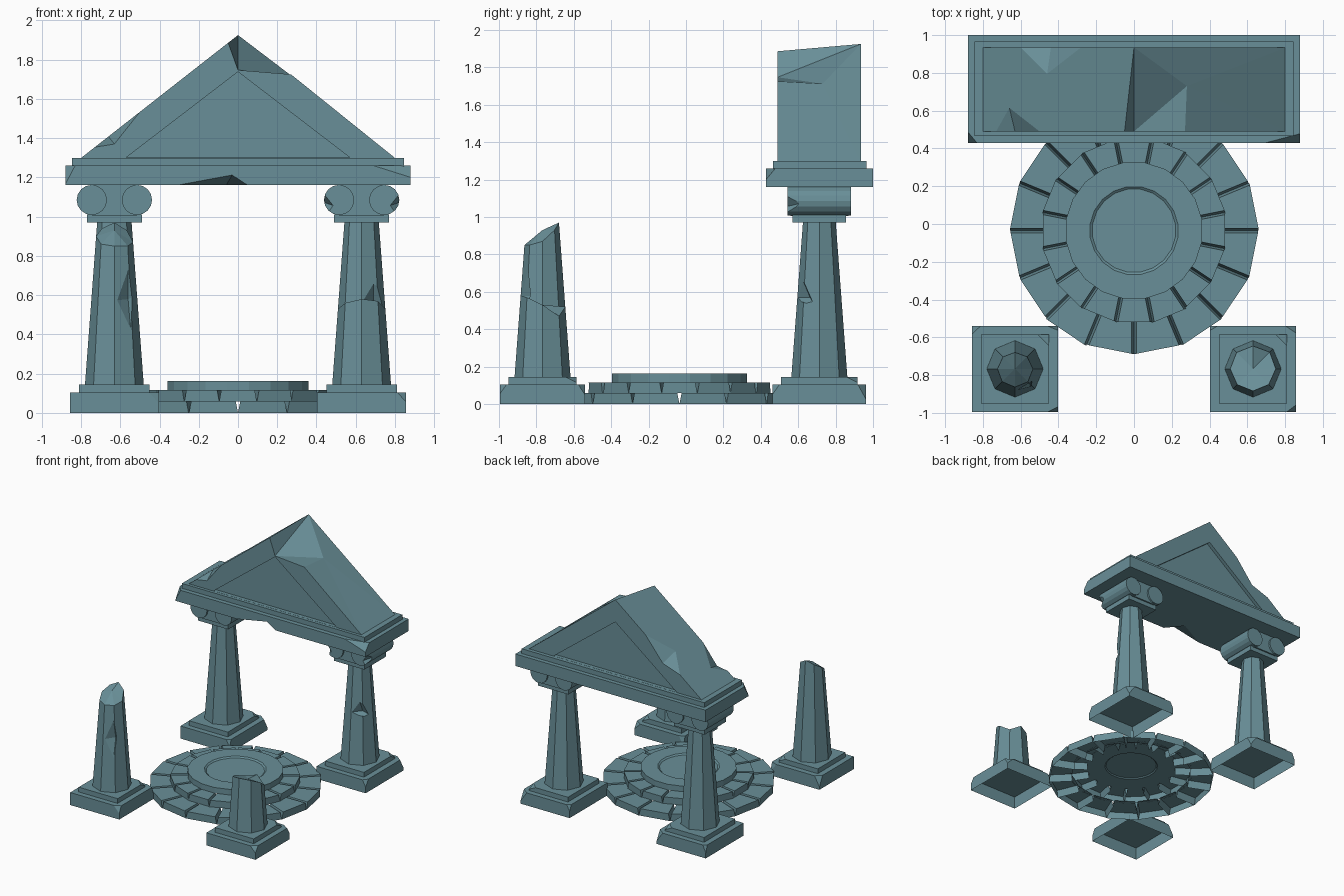
import bpy, bmesh, math, random
from mathutils import Vector

if "Cube" in bpy.data.objects:
    bpy.data.objects.remove(bpy.data.objects["Cube"])

random.seed(4)
stone = bpy.data.materials.new("grey teal stone")
stone.diffuse_color = (0.141, 0.275, 0.314, 1)
stone.use_nodes = True
stone.node_tree.nodes["Principled BSDF"].inputs["Base Color"].default_value = stone.diffuse_color


def finish(name, bm):
    bmesh.ops.recalc_face_normals(bm, faces=bm.faces[:])
    me = bpy.data.meshes.new(name)
    bm.to_mesh(me)
    bm.free()
    me.materials.append(stone)
    ob = bpy.data.objects.new(name, me)
    bpy.context.collection.objects.link(ob)
    return ob


def cut_corner(bm, c, s, lengths):
    """Slice off one box corner; lengths run along x, y, z from it."""
    c = Vector(c)
    p = [c + Vector([-s[i] * lengths[i] if i == k else 0 for i in range(3)]) for k in range(3)]
    n = (p[1] - p[0]).cross(p[2] - p[0]).normalized()
    if n.dot(c - p[0]) < 0:
        n = -n
    bmesh.ops.bisect_plane(bm, geom=bm.verts[:] + bm.edges[:] + bm.faces[:], dist=1e-5,
                           plane_co=p[0], plane_no=n, clear_outer=True)
    bmesh.ops.holes_fill(bm, edges=[e for e in bm.edges if e.is_boundary], sides=0)


def box(name, x, y, z, chips=(), hollow=False):
    """Box from ranges; chips are (signs, lengths); hollow leaves the underside open."""
    bm = bmesh.new()
    bmesh.ops.create_cube(bm, size=1)
    for v in bm.verts:
        v.co = [r[0] if c < 0 else r[1] for r, c in zip((x, y, z), v.co)]
    for s, lengths in chips:
        cut_corner(bm, [r[0] if k < 0 else r[1] for r, k in zip((x, y, z), s)], s, lengths)
    if hollow:
        bmesh.ops.recalc_face_normals(bm, faces=bm.faces[:])
        bmesh.ops.delete(bm, geom=[f for f in bm.faces if f.normal.z < -.99], context='FACES')
    return finish(name, bm)


def notch(ob, pts):
    """Subtract the convex hull of a few points."""
    bm = bmesh.new()
    for p in pts:
        bm.verts.new(p)
    bmesh.ops.convex_hull(bm, input=bm.verts[:])
    cutter = finish("cutter", bm)
    cutter.hide_render = True
    m = ob.modifiers.new("notch", 'BOOLEAN')
    m.operation, m.solver, m.object = 'DIFFERENCE', 'EXACT', cutter
    bpy.context.view_layer.objects.active = ob
    bpy.ops.object.modifier_apply(modifier=m.name)
    bpy.data.objects.remove(cutter)


def shaft(name, cx, cy, top, mid):
    """Tapering octagon with eight top heights and a middle top point."""
    bm = bmesh.new()
    lo, hi = [], []
    for k in range(8):
        a = k * math.pi / 4
        for z, ring in ((0.14, lo), (top[k], hi)):
            r = 0.15 - 0.075 * (z - 0.14)
            ring.append(bm.verts.new((cx + r * math.cos(a), cy + r * math.sin(a), z)))
    m = bm.verts.new((cx, cy, mid))
    bm.faces.new(lo[::-1])
    for k in range(8):
        j = (k + 1) % 8
        bm.faces.new((lo[k], lo[j], hi[j], hi[k]))
        bm.faces.new((hi[k], hi[j], m))
    return finish(name, bm)


def base(name, cx, cy, hy):
    """Square hollow plinth with a smaller step, worn at some corners."""
    chips = []
    for s in ((1, -1, 1), (-1, 1, 1), (1, 1, 1)):
        chips.append((s, [random.uniform(.02, .06), random.uniform(.02, .05), random.uniform(.04, .09)]))
    box(name + "_plinth", (cx - .227, cx + .227), (cy - hy, cy + hy), (0, .105), chips, True)
    box(name + "_step", (cx - .18, cx + .18), (cy - hy + .045, cy + hy - .045), (.10, .145),
        [((1, 1, 1), (.06, .06, .03))])


# whole back columns with scroll capitals
BY = 0.713
for side, s in (("left", -1), ("right", 1)):
    cx = 0.63 * s
    n = "back_%s_" % side
    base(n + "base", cx, BY, 0.25)
    col = shaft(n + "shaft", cx, BY, [0.975] * 8, 0.975)
    if s > 0:  # gouge in the shaft
        notch(col, [(cx + .06, BY - .10, .69), (cx - .03, BY - .16, .57), (cx + .16, BY - .02, .52),
                    (cx + .06, BY - .05, .57), (cx + .16, BY - .16, .58)])
    box(n + "neck", (cx - .14, cx + .14), (BY - .143, BY + .143), (.97, 1.01))
    box(n + "capital_core", (cx - .115, cx + .115), (BY - .155, BY + .155), (1.005, 1.162))
    for d in (-0.115, 0.115):
        bm = bmesh.new()
        bmesh.ops.create_cone(bm, cap_ends=True, segments=16, radius1=.077, radius2=.077, depth=.34)
        for v in bm.verts:
            x, y, z = v.co
            v.co = (cx + d + x, BY + z, 1.085 + y)
        scroll = finish(n + "scroll", bm)
        if s > 0:  # broken outer ends
            e, t = cx + d, math.copysign(1, d)
            notch(scroll, [(e + t * .01, BY - .2, 1.05), (e + t * .09, BY - .2, 1.15), (e + t * .1, BY - .07, 1.08),
                           (e + t * .05, BY - .2, .99), (e + t * .14, BY - .2, 1.02)])

# broken front columns
FY = -0.767
base("front_left_base", -0.63, FY, 0.227)
tall = shaft("front_left_broken_shaft", -0.63, FY,
             [.87, .93, .97, .94, .90, .86, .85, .85], .93)
notch(tall, [(-.56, FY - .09, .80), (-.65, FY - .15, .57), (-.54, FY - .12, .34), (-.56, FY - .05, .58),
             (-.47, FY - .12, .62), (-.50, FY - .2, .58)])
base("front_right_base", 0.63, FY, 0.227)
shaft("front_right_broken_shaft", 0.63, FY,
      [.53, .47, .52, .50, .53, .56, .58, .57], .53)

# entablature slabs
slab = box("architrave", (-.88, .88), (.428, 1.0), (1.16, 1.26),
           [((-1, -1, 1), (.05, .06, .095)), ((1, -1, 1), (.19, .05, .06))])
notch(slab, [(-.31, .428, 1.16), (.05, .428, 1.16), (-.03, .428, 1.212), (-.06, .56, 1.16), (-.08, .36, 1.10)])
box("cornice", (-.845, .845), (.465, .965), (1.255, 1.30))

# gable block with the ridge broken off at the front right
F, B = 0.49, 0.935
pts = dict(fl=(-.805, F, 1.295), fa=(-.05, F, 1.886), fb=(0, F, 1.747), fc=(.27, F, 1.725), fr=(.805, F, 1.295),
           bl=(-.805, B, 1.295), ba=(0, B, 1.925), br=(.805, B, 1.295), p=(.28, .73, 1.712))
bm = bmesh.new()
V = {k: bm.verts.new(c) for k, c in pts.items()}
for f in ("fl fr fc fb fa", "bl ba br", "fl bl br fr", "fl fa ba bl", "fa fb ba",
          "fb p ba", "fb fc p", "ba p br", "p fc fr", "p fr br"):
    bm.faces.new([V[k] for k in f.split()])
gable = finish("gable", bm)
# sunken triangles on both faces, then roof edge breaks
for y0, y1 in ((F - .1, F + .03), (B - .03, B + .1)):
    notch(gable, [(x, y, z) for y in (y0, y1) for x, z in ((-.57, 1.301), (.57, 1.301), (0, 1.738))])


def roof(x, y):
    return (x, y, 1.925 - abs(x) * 0.7826)


notch(gable, [roof(-.73, F), roof(-.50, F), roof(-.66, F + .125), (-.63, F, 1.37), (-.70, F - .08, 1.52)])
notch(gable, [roof(-.60, B), roof(-.28, B), roof(-.46, B - .14), (-.44, B, 1.51), (-.50, B + .08, 1.66)])

# round dais: two rings of wedge blocks, hollow below, with V-shaped joints
CY = -0.035


def block_ring(name, r0, r1, z0, z1, offset, gap):
    bm = bmesh.new()
    for k in range(16):
        a0 = 2 * math.pi * k / 16 + offset
        a1 = a0 + 2 * math.pi / 16
        rings = []
        jut = random.uniform(-.005, .003)
        for z, g in ((z0, 0), (z1, gap)):
            q = []
            for r, a, sg in ((r0, a0, 1), (r1 + jut, a0, 1), (r1 + jut, a1, -1), (r0, a1, -1)):
                t = a + sg * g / r
                q.append(bm.verts.new((r * math.cos(t), CY + r * math.sin(t), z)))
            rings.append(q)
        lo, hi = rings
        bm.faces.new(hi)
        for i in range(3):
            bm.faces.new((lo[i], lo[i + 1], hi[i + 1], hi[i]))
    return finish(name, bm)


block_ring("dais_lower_blocks", .47, .657, 0, .06, 0, .012)
block_ring("dais_middle_blocks", .35, .493, .058, .116, math.pi / 16, .011)

# top disc with a shallow sunken centre, lathed
bm = bmesh.new()
prof = [(.20, .122), (.21, .114), (.365, .114), (.365, .163), (.235, .163), (.222, .153)]
rings = []
for r, z in prof:
    rings.append([bm.verts.new((r * math.cos(a), CY + r * math.sin(a), z))
                  for a in (2 * math.pi * (k + .5) / 20 for k in range(20))])
for lo, hi in zip(rings, rings[1:]):
    for k in range(20):
        j = (k + 1) % 20
        bm.faces.new((lo[k], lo[j], hi[j], hi[k]))
bm.faces.new(rings[0][::-1])
bm.faces.new(rings[-1])
finish("dais_top_disc", bm)
